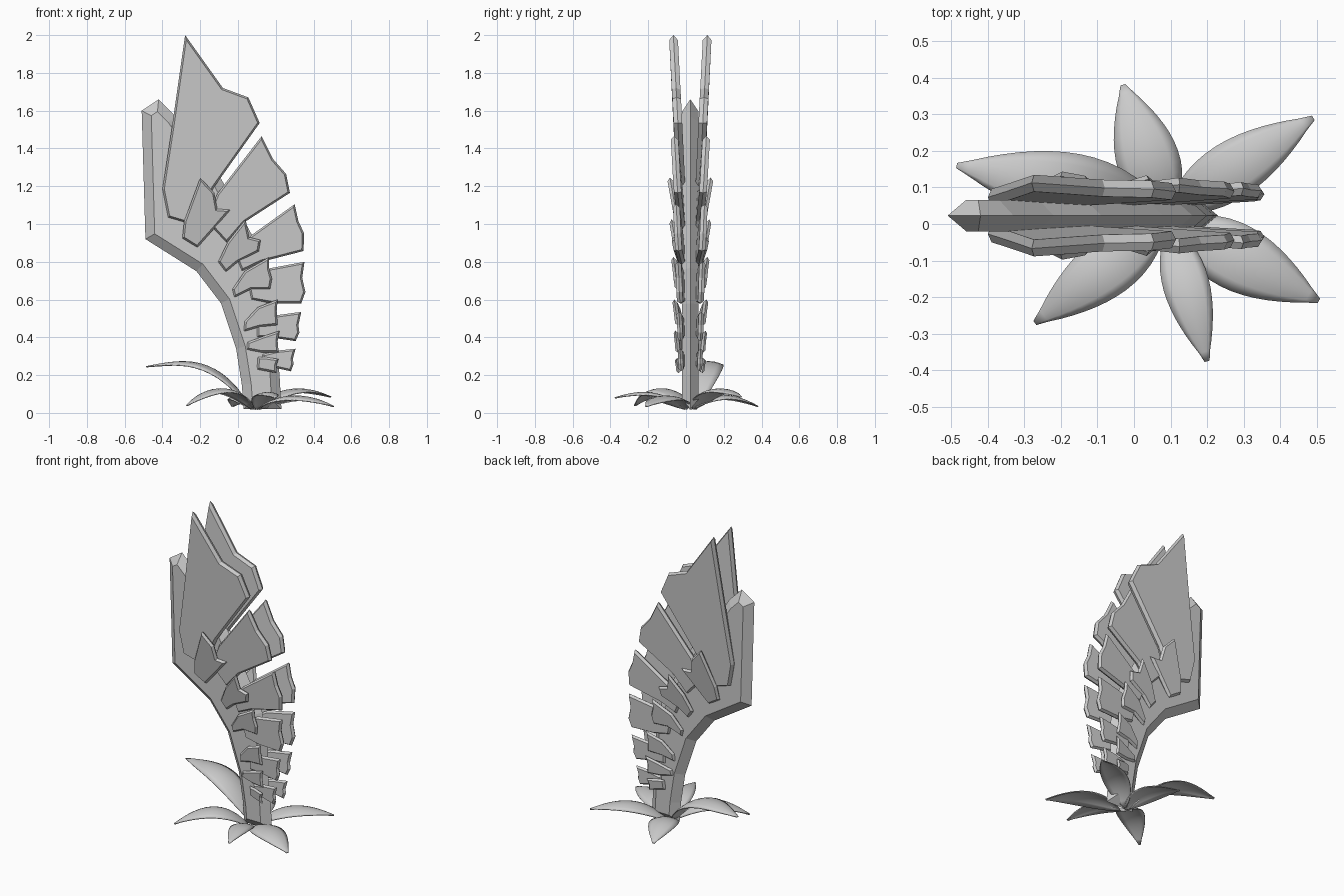
import bpy, bmesh, math
from mathutils import Vector

MID = 0.023  # y of the wing's middle plane


def finish(bm, name):
    bmesh.ops.recalc_face_normals(bm, faces=bm.faces[:])
    me = bpy.data.meshes.new(name)
    bm.to_mesh(me)
    bm.free()
    ob = bpy.data.objects.new(name, me)
    bpy.context.collection.objects.link(ob)
    return ob


def bevelled_plate(outline, inset, half):
    """Flat plate in xz whose rim rises to a ridge on its middle plane."""
    bm = bmesh.new()
    for pts in (outline, outline[::-1]):
        bm.faces.new([bm.verts.new((x, 0, z)) for x, z in pts])
    bm.normal_update()
    bmesh.ops.inset_individual(bm, faces=bm.faces[:], thickness=inset,
                               depth=half, use_even_offset=True)
    bmesh.ops.remove_doubles(bm, verts=bm.verts[:], dist=1e-5)
    return bm


def feather_pair(name, outline, half, root_off, tip_off):
    """Feather leaning outward from root to tip, on both sides of the wing."""
    tip = Vector(outline[0])
    root = Vector(max(outline, key=lambda p: (Vector(p) - tip).length))
    axis = tip - root
    for side, label in ((-1, "front"), (1, "back")):
        bm = bevelled_plate(outline, 0.010, half)
        for v in bm.verts:
            t = (Vector((v.co.x, v.co.z)) - root).dot(axis) / axis.length_squared
            v.co.y += MID + side * (root_off + (tip_off - root_off) * t)
        finish(bm, f"{name}_{label}")


def leaf(name, base, tip, width, heights):
    """Arched pointed leaf; heights are the four bezier heights of its spine."""
    bm = bmesh.new()
    a, b = Vector(base), Vector(tip)
    d = b - a
    n = Vector((-d.y, d.x)).normalized()
    N, M = 14, 6
    rows = []
    for i in range(N + 1):
        t = i / N
        s = 1 - t
        z = sum(c * h for c, h in zip((s**3, 3*s*s*t, 3*s*t*t, t**3), heights))
        w = max(0.006, width / 2 * math.sin(math.pi * t**0.8) ** 0.85) if 0 < i < N else 0.006
        row = []
        for j in range(M + 1):
            u = j / M * 2 - 1
            p = a + d * t + n * (u * w)
            row.append(bm.verts.new((p.x, p.y, z - 0.25 * w * u * u)))
        rows.append(row)
    for r0, r1 in zip(rows, rows[1:]):
        for j in range(M):
            bm.faces.new((r0[j], r0[j+1], r1[j+1], r1[j]))
    for f in bm.faces:
        f.smooth = True
    ob = finish(bm, name)
    m = ob.modifiers.new("thickness", "SOLIDIFY")
    m.thickness = 0.006
    m.offset = 0


# Central wing body
body = bevelled_plate([
    (0.03, 0.02), (0.02, 0.15), (-0.01, 0.34), (-0.09, 0.58), (-0.22, 0.75),
    (-0.49, 0.92), (-0.51, 1.60), (-0.42, 1.66), (-0.33, 1.57), (-0.22, 1.40),
    (-0.09, 1.24), (0.0, 1.08), (0.08, 0.93), (0.16, 0.77), (0.20, 0.58),
    (0.20, 0.40), (0.22, 0.20), (0.23, 0.02)], 0.05, 0.043)
bmesh.ops.translate(body, verts=body.verts[:], vec=(0, MID, 0))
finish(body, "wing_body")

# Long flight feathers, top to bottom
flight = [
    ([(-.28, 2.0), (-.08, 1.72), (.055, 1.67), (.115, 1.535), (-.13, 1.19),
      (-.22, .99), (-.37, 1.035), (-.40, 1.185), (-.35, 1.51)], .023, .04, .09),
    ([(.125, 1.465), (.185, 1.345), (.255, 1.265), (.275, 1.165), (.035, 1.01),
      (-.06, .90), (-.17, 1.02), (-.11, 1.16)], .020, .04, .085),
    ([(.30, 1.105), (.32, 1.015), (.35, .95), (.347, .857), (.125, .80),
      (.02, .75), (-.02, .85), (.07, .94)], .018, .04, .075),
    ([(.352, .80), (.34, .715), (.357, .64), (.335, .58), (.18, .58),
      (.07, .60), (.05, .70), (.165, .765)], .016, .04, .065),
    ([(.335, .535), (.32, .465), (.325, .425), (.305, .38), (.17, .40),
      (.10, .40), (.10, .48), (.19, .515)], .014, .04, .06),
    ([(.305, .34), (.29, .285), (.295, .26), (.28, .22), (.19, .24),
      (.13, .24), (.13, .31), (.21, .33)], .013, .04, .055),
]
for i, (pts, half, r, t) in enumerate(flight):
    feather_pair(f"flight_feather_{i + 1}", pts, half, r, t)

# Short covert feathers lying over their roots
covert = [
    ([(-.20, 1.245), (-.125, 1.165), (-.11, 1.08), (-.04, 1.075), (-.135, .965),
      (-.215, .875), (-.295, .925), (-.285, 1.015)], .016, .04, .108),
    ([(.04, 1.025), (.06, .93), (.12, .915), (.11, .855), (0, .80),
      (-.065, .745), (-.105, .80), (-.055, .905)], .015, .04, .10),
    ([(.165, .825), (.165, .765), (.18, .71), (.17, .655), (.07, .655),
      (-.02, .61), (-.03, .655), (.035, .75)], .014, .04, .09),
    ([(.21, .60), (.205, .54), (.21, .465), (.115, .455), (.03, .43),
      (.035, .485), (.105, .56)], .013, .04, .085),
    ([(.22, .435), (.21, .38), (.215, .32), (.125, .32), (.045, .335),
      (.05, .375), (.13, .405)], .012, .04, .08),
    ([(.215, .285), (.203, .25), (.205, .21), (.155, .22), (.10, .23),
      (.105, .295), (.15, .295)], .012, .04, .075),
]
for i, (pts, half, r, t) in enumerate(covert):
    feather_pair(f"covert_feather_{i + 1}", pts, half, r, t)

# Rosette of leaves around the foot
leaves = [
    ((.10, .04), (.49, .29), .155, (.02, .16, .14, .085)),
    ((.11, .00), (.505, -.21), .18, (.02, .12, .10, .035)),
    ((.09, .02), (-.03, .38), .17, (.02, .13, .10, .035)),
    ((.10, -.01), (.20, -.375), .125, (.02, .13, .12, .08)),
    ((.08, .00), (-.27, -.27), .16, (.02, .18, .14, .04)),
    ((.07, .05), (-.485, .16), .19, (.02, .33, .28, .245)),
]
for i, args in enumerate(leaves):
    leaf(f"leaf_{i + 1}", *args)
